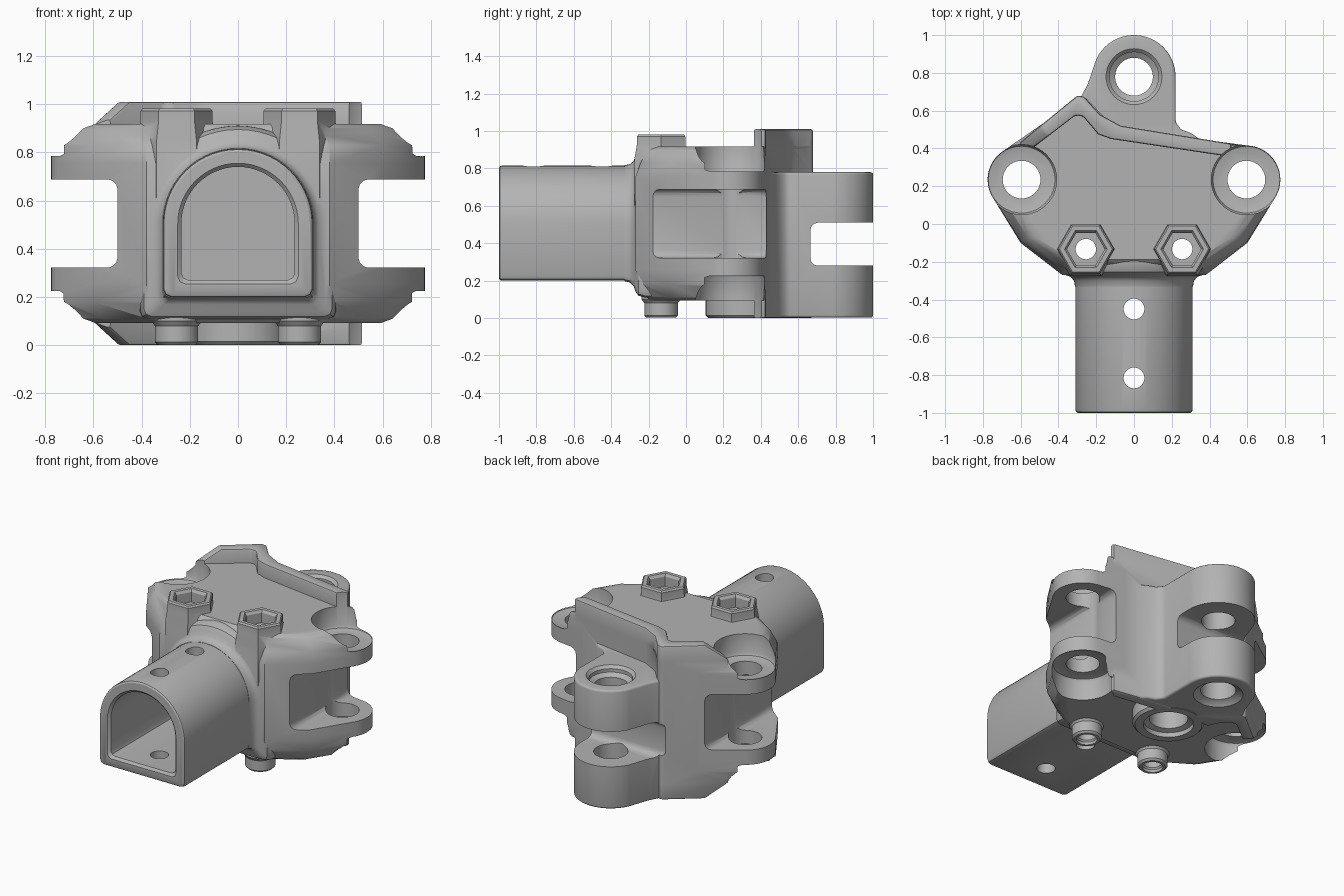
import bpy, bmesh, math
from mathutils import Vector

if "Cube" in bpy.data.objects:
    bpy.data.objects.remove(bpy.data.objects["Cube"])

MID, TOP = 0.505, 1.01
EAR, EAR_R = (0.595, 0.235), 0.18

metal = bpy.data.materials.new("cast_grey")
metal.use_nodes = True
metal.diffuse_color = (0.45, 0.45, 0.45, 1)
metal.node_tree.nodes["Principled BSDF"].inputs["Base Color"].default_value = metal.diffuse_color


def loft(name, rings, bevel=0.0, segments=3):
    """Closed solid through rings that have equal point counts."""
    bm = bmesh.new()
    rows = [[bm.verts.new(p) for p in ring] for ring in rings]
    n = len(rows[0])
    for a, b in zip(rows, rows[1:]):
        for i in range(n):
            j = (i + 1) % n
            bm.faces.new((a[i], a[j], b[j], b[i]))
    bm.faces.new(rows[0][::-1])
    bm.faces.new(rows[-1])
    bmesh.ops.recalc_face_normals(bm, faces=bm.faces)
    if bevel:
        sharp = [e for e in bm.edges if e.calc_face_angle(0) > 0.6]
        bmesh.ops.bevel(bm, geom=sharp, offset=bevel, segments=segments,
                        profile=0.5, affect='EDGES', clamp_overlap=True)
    mesh = bpy.data.meshes.new(name)
    bm.to_mesh(mesh)
    bm.free()
    mesh.materials.append(metal)
    obj = bpy.data.objects.new(name, mesh)
    bpy.context.collection.objects.link(obj)
    return obj


def flat(points, z):
    return [(x, y, z) for x, y in points]


def circle(c, r, n=40, start=0.0, end=360.0):
    full = end - start == 360
    steps = n if full else n - 1
    return [(c[0] + r * math.cos(math.radians(start + (end - start) * i / steps)),
             c[1] + r * math.sin(math.radians(start + (end - start) * i / steps)))
            for i in range(n)]


def prism(name, points, z0, z1, bevel=0.0):
    return loft(name, [flat(points, z0), flat(points, z1)], bevel)


def turned(name, c, profile, n=40):
    """Round solid about a vertical axis from (radius, z) pairs."""
    return loft(name, [flat(circle(c, r, n), z) for r, z in profile])


def box(name, x, y, z, bevel=0.0):
    return prism(name, [(x[0], y[0]), (x[1], y[0]), (x[1], y[1]), (x[0], y[1])], *z, bevel)


def arch(r, floor, y):
    """Round-topped section standing in the xz plane."""
    pts = circle((0, MID), r, 29, 0, 180)
    c = 0.03
    pts += [(-r, floor + c), (-r + c * 0.3, floor + c * 0.3), (-r + c, floor),
            (r - c, floor), (r - c * 0.3, floor + c * 0.3), (r, floor + c)]
    return [(x, y, z) for x, z in pts]


# main casting outline, ears included
back = [(-0.29, 0.665), (-0.18, 0.565), (-0.07, 0.505)]
outline = ([(-0.38, -0.27), (0.38, -0.27), (0.60, -0.10)]
           + circle(EAR, EAR_R, 16, -30, 80)
           + back[::-1]
           + circle((-EAR[0], EAR[1]), EAR_R, 16, 125, 210)
           + [(-0.60, -0.10)])


def layer(z, sx, front):
    return [(x * sx, y * front if y < 0 else y, z) for x, y in outline]


upper = [(0.25, 1, 1), (0.325, 1, 0.9), (0.395, 0.93, 0.77), (0.412, 0.87, 0.7)]
layers = ([layer(MID - h, s, f) for h, s, f in upper[::-1]]
          + [layer(MID + h, s, f) for h, s, f in upper])
body = loft("bracket_casting", layers)

solids, cutters = [], []

# back wall standing proud above and below
outer = [(0.515, 0.425), (-0.07, 0.52), (-0.18, 0.58), (-0.265, 0.675), (-0.30, 0.68)]
inner = [(-0.31, 0.575), (-0.27, 0.57), (-0.19, 0.475), (-0.12, 0.45), (0.515, 0.355)]
full = outer + [(-0.61, 0.425), (-0.56, 0.385)] + inner
short = outer + [(-0.50, 0.517), (-0.45, 0.467)] + inner
solids.append(loft("back_wall", [flat(short, 0), flat(full, 0.1),
                                 flat(full, TOP - 0.1), flat(short, TOP)], 0.012, 2))

# rear lug block with a fillet at its right foot
lug = ([(0.42, 0.40), (0.30, 0.482), (0.25, 0.50), (0.22, 0.54)]
       + circle((0, 0.78), 0.22, 32, 0, 155)
       + [(-0.245, 0.74), (-0.285, 0.665), (-0.2, 0.45)])
solids.append(prism("rear_lug", lug, 0.002, 0.78, 0.014))
cutters.append(box("lug_gap", (-0.5, 0.5), (0.665, 1.3), (0.28, 0.51), 0.04))

# collar and tube
solids.append(loft("collar", [arch(r, f, y) for r, f, y in (
    (0.312, 0.198, -0.33), (0.318, 0.19, -0.30), (0.335, 0.17, -0.28),
    (0.365, 0.14, -0.27), (0.39, 0.12, -0.255), (0.405, 0.11, -0.22), (0.41, 0.105, -0.1))]))
solids.append(loft("tube", [arch(r, f, y) for r, f, y in (
    (0.298, 0.212, -1.0), (0.307, 0.203, -0.994), (0.31, 0.2, -0.985), (0.31, 0.2, -0.2))]))
cutters.append(loft("tube_bore", [arch(r, f, y) for r, f, y in (
    (0.25, 0.255, -1.02), (0.25, 0.255, -1.0), (0.235, 0.27, -0.985), (0.235, 0.27, -0.22))]))
for y in (-0.45, -0.815):
    cutters.append(turned("tube_pin_hole", (0, y), [(0.055, 0.1), (0.055, 0.9)]))

# underside boss and its blind bore
solids.append(turned("underside_boss", (0, 0.32), [(0.2, 0), (0.215, 0.015), (0.215, 0.2)]))
cutters.append(turned("underside_bore", (0, 0.32),
                      [(0.15, -0.05), (0.15, 0.03), (0.115, 0.04), (0.115, 0.3)]))

# rear pin holes
cutters.append(turned("rear_pin_hole", (0, 0.78), [
    (0.15, -0.05), (0.15, 0), (0.13, 0.02), (0.105, 0.03), (0.1, 0.6),
    (0.1, 0.72), (0.13, 0.74), (0.13, 0.762), (0.148, 0.78), (0.148, 0.85)]))

for s in (-1, 1):
    # hexagonal bolt pocket on top, round boss below
    c = (s * 0.255, -0.133)
    hexes = [(0.165, 0.60), (0.165, 0.85), (0.149, 0.93), (0.149, 0.972), (0.14, 0.982)]
    solids.append(turned("hex_boss", c, hexes, 6))
    solids.append(turned("bolt_boss", c, [(0.078, 0.002), (0.09, 0.014), (0.09, 0.08),
                                          (0.105, 0.1), (0.105, 0.2)]))
    cutters.append(turned("hex_pocket", c, [(0.1, 0.90), (0.1, 0.965), (0.115, 0.985),
                                            (0.115, 1.1)], 6))
    cutters.append(turned("bolt_hole", c, [(0.062, -0.05), (0.062, 0.02), (0.054, 0.03),
                                           (0.054, 1.0)]))
    # side ears: slot between, flat seats outside, pin hole through
    e = (s * EAR[0], EAR[1])
    cutters.append(box("ear_slot", sorted((s * 0.5, s * 1.2)), (-0.6, 0.9),
                       (MID - 0.183, MID + 0.183), 0.04))
    for d in (-1, 1):
        seat = [(0.17, 0.271), (0.177, 0.274), (0.186, 0.29), (0.186, 0.6)]
        cutters.append(turned("ear_seat", e, [(r, MID + d * h) for r, h in seat]))
    cutters.append(turned("ear_pin_hole", e, [(0.1, 0.1), (0.1, 0.9)]))

# merge everything into one casting
for group, op in ((solids, 'UNION'), (cutters, 'DIFFERENCE')):
    for part in group:
        part.hide_render = True
        mod = body.modifiers.new(part.name, 'BOOLEAN')
        mod.operation, mod.solver, mod.object = op, 'EXACT', part
bpy.context.view_layer.update()
result = bpy.data.meshes.new_from_object(body.evaluated_get(bpy.context.evaluated_depsgraph_get()))
body.modifiers.clear()
body.data = result
for part in solids + cutters:
    bpy.data.objects.remove(part)

bm = bmesh.new()
bm.from_mesh(result)
bmesh.ops.remove_doubles(bm, verts=bm.verts, dist=0.0003)
bm.to_mesh(result)
bm.free()
result.materials.clear()
result.materials.append(metal)
for p in result.polygons:
    p.material_index = 0

bpy.ops.object.select_all(action='DESELECT')
body.select_set(True)
bpy.context.view_layer.objects.active = body
bpy.ops.object.shade_smooth_by_angle(angle=math.radians(32))
